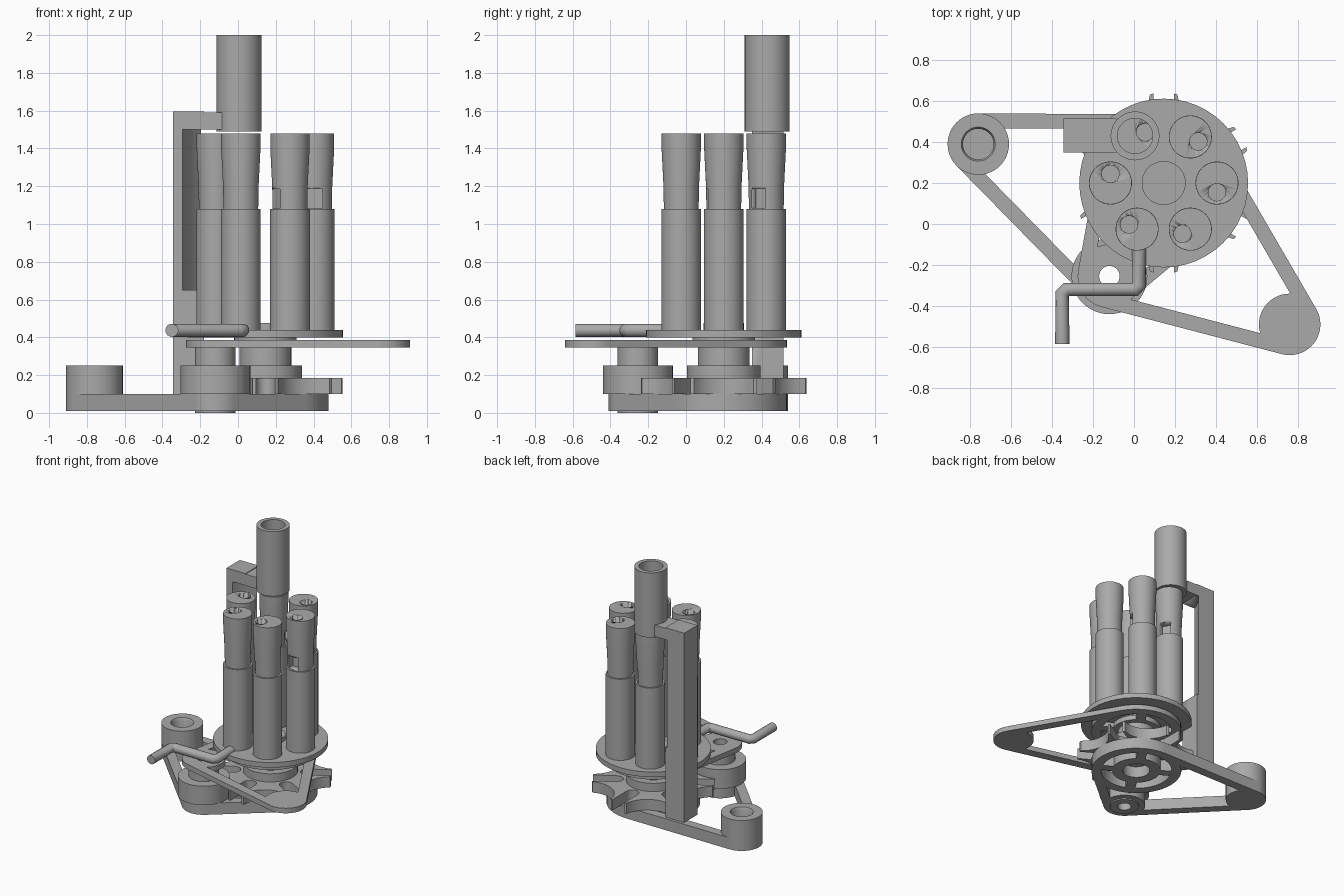
import bpy, bmesh
from math import sin, cos, pi, radians, sqrt, atan2
from mathutils import Vector

old = bpy.data.objects.get("Cube")
if old:
    bpy.data.objects.remove(old)

grey = bpy.data.materials.new("plain_grey")
grey.use_nodes = True
GREY = (0.4, 0.4, 0.4, 1)
grey.diffuse_color = GREY
grey.node_tree.nodes["Principled BSDF"].inputs["Base Color"].default_value = GREY

# Main axes in plan
AXIS = Vector((0.145, 0.2))         # carousel
CRANK = Vector((-0.12, -0.255))     # driver
BASE_END = Vector((-0.76, 0.39))
TOP_END = Vector((0.76, -0.49))


def polar(r, a, c=(0, 0)):
    return Vector((c[0] + r * cos(a), c[1] + r * sin(a)))


def prism(bm, pts, z0, z1):
    face = bm.faces.new([bm.verts.new((p[0], p[1], z0)) for p in pts])
    out = bmesh.ops.extrude_face_region(bm, geom=[face])["geom"]
    bmesh.ops.translate(bm, vec=(0, 0, z1 - z0),
                        verts=[v for v in out if isinstance(v, bmesh.types.BMVert)])


def lathe(bm, c, profile, n=48):
    """Revolve a closed (radius, z) profile about a vertical axis."""
    rings = [[bm.verts.new((*polar(r, 2 * pi * i / n, c), z)) for i in range(n)]
             for r, z in profile]
    for k, a in enumerate(rings):
        b = rings[(k + 1) % len(rings)]
        if profile[k][0] == profile[(k + 1) % len(rings)][0] == 0:
            continue
        for i in range(n):
            j = (i + 1) % n
            bm.faces.new((a[i], a[j], b[j], b[i]))
    bmesh.ops.remove_doubles(bm, verts=[v for r in rings for v in r], dist=1e-6)


def tube(bm, c, r, z0, z1, hole=0.0):
    lathe(bm, c, [(hole, z0), (r, z0), (r, z1), (hole, z1)])


def box(bm, x0, x1, y0, y1, z0, z1):
    prism(bm, [(x0, y0), (x1, y0), (x1, y1), (x0, y1)], z0, z1)


def finish(name, bm, cutter=None):
    bmesh.ops.recalc_face_normals(bm, faces=bm.faces)
    me = bpy.data.meshes.new(name)
    bm.to_mesh(me)
    bm.free()
    ob = bpy.data.objects.new(name, me)
    bpy.context.collection.objects.link(ob)
    me.materials.append(grey)
    bpy.ops.object.select_all(action='DESELECT')
    ob.select_set(True)
    bpy.context.view_layer.objects.active = ob
    bpy.ops.object.shade_smooth_by_angle(angle=radians(30))
    if cutter:
        mod = ob.modifiers.new("cut", 'BOOLEAN')
        mod.operation, mod.solver, mod.object = 'DIFFERENCE', 'EXACT', cutter
        bpy.ops.object.modifier_move_to_index(modifier="cut", index=0)
        cutter.hide_render = True
        cutter.hide_viewport = True
        cutter.display_type = 'WIRE'
    return ob


def frame(name, circles, z0, z1, w=0.072):
    """Open triangular plate: tangent bars, a spoked ring, two round ends."""
    bm = bmesh.new()
    for (c1, r1), (c2, r2) in zip(circles, circles[1:] + circles[:1]):
        d = c2 - c1
        u = d.normalized()
        k = (r1 - r2) / d.length
        m = u * k + Vector((u.y, -u.x)) * sqrt(1 - k * k)
        prism(bm, [c1 + m * r1, c2 + m * r2, c2 + m * (r2 - w), c1 + m * (r1 - w)], z0, z1)
    for c, r in circles:
        if c == AXIS:
            tube(bm, c, r, z0, z1, r - w)
            tube(bm, c, 0.18, z0, z1, 0.1)
            for i in range(4):
                a = radians(60 + 90 * i)
                s = polar(0.035, a + pi / 2)
                p, q = polar(0.16, a, c), polar(0.28, a, c)
                prism(bm, [p - s, q - s, q + s, p + s], z0, z1)
        else:
            tube(bm, c, r, z0, z1, 0.05 if c == CRANK else 0)
    return finish(name, bm)


# Base and upper support frames
frame("base_frame", [(AXIS, 0.335), (BASE_END, 0.15), (CRANK, 0.155)], 0.01, 0.1)
frame("upper_frame", [(AXIS, 0.335), (CRANK, 0.155), (TOP_END, 0.15)], 0.345, 0.385)

# Cup on the base end
bm = bmesh.new()
lathe(bm, BASE_END, [(0, 0.1), (0.15, 0.1), (0.15, 0.25), (0.083, 0.25),
                     (0.075, 0.235), (0.075, 0.11), (0, 0.11)])
finish("base_cup", bm)

# Driver wheel with its stepped hub
bm = bmesh.new()
lathe(bm, CRANK, [(0.05, 0), (0.108, 0), (0.108, 0.1), (0.185, 0.1), (0.185, 0.25),
                  (0.108, 0.25), (0.108, 0.345), (0.05, 0.345)])
finish("driver_wheel", bm)

# Six-slot indexing wheel: locking arcs alternate with radial slots
bm = bmesh.new()
outline = []
dist, arc_r, tip, slot, floor = 0.527, 0.198, 0.437, 0.05, 0.264
half = atan2(0.157, 0.119)
for i in range(6):
    a = i * pi / 3
    centre = polar(dist, a, AXIS)
    for k in range(13):
        outline.append(polar(arc_r, a + pi + half - 2 * half * k / 12, centre))
    s = a + pi / 6
    radial, side = polar(1, s), polar(1, s + pi / 2)
    outline.append(AXIS + radial * tip - side * slot)
    for k in range(9):
        outline.append(polar(slot, s - pi / 2 - pi * k / 8, AXIS + radial * floor))
    outline.append(AXIS + radial * tip + side * slot)
prism(bm, outline, 0.1, 0.185)
finish("indexing_wheel", bm)

# Stepped shaft carrying the carousel
bm = bmesh.new()
lathe(bm, AXIS, [(0, 0.18), (0.195, 0.18), (0.195, 0.25), (0.137, 0.25), (0.137, 0.385),
                 (0.165, 0.385), (0.165, 0.4), (0.412, 0.4), (0.412, 0.44),
                 (0.107, 0.44), (0.107, 0.475), (0, 0.475)])
finish("carousel", bm)

# Six whistles, each with a blow hole and a side window
for i in range(6):
    a = i * pi / 3
    c = polar(0.26, a, AXIS)
    d, n = polar(1, a - pi / 2), polar(1, a)
    bm = bmesh.new()
    p, q, s = c + d * 0.035, c + d * 0.15, n * 0.042
    prism(bm, [p - s, q - s, q + s, p + s], 1.085, 1.19)
    tube(bm, c + d * 0.045, 0.042, 1.15, 1.55)
    bm2 = bmesh.new()
    tube(bm2, c + d * 0.045, 0.042, 1.19 - 0.005, 1.55)
    bm.free()
    bm = bm2
    prism(bm, [p - s, q - s, q + s, p + s], 1.085, 1.184)
    cut = finish(f"whistle_cutter_{i + 1}", bm)
    bm = bmesh.new()
    lathe(bm, c, [(0, 0.44), (0.105, 0.44), (0.105, 1.08), (0.092, 1.08), (0.094, 1.2),
                  (0.104, 1.4), (0.104, 1.48), (0, 1.48)])
    finish(f"whistle_{i + 1}", bm, cut)

# Mouth tube above one whistle
bm = bmesh.new()
tube(bm, (0.005, 0.43), 0.119, 1.49, 2.0, 0.086)
finish("mouth_tube", bm)

# Upright post, hollowed to clear the carousel, with an arm to the tube
bm = bmesh.new()
tube(bm, AXIS, 0.465, 0.65, 1.5)
cut = finish("post_cutter", bm)
bm = bmesh.new()
box(bm, -0.345, -0.18, 0.35, 0.515, 0.1, 1.595)
finish("post", bm, cut)
bm = bmesh.new()
box(bm, -0.18, -0.085, 0.35, 0.515, 1.5, 1.59)
finish("tube_arm", bm)

# Bent crank handle
cu = bpy.data.curves.new("crank_handle", 'CURVE')
cu.dimensions = '3D'
cu.bevel_depth, cu.bevel_resolution, cu.use_fill_caps = 0.035, 5, True
path = [(0.025, -0.11), (0.025, -0.3), (0.005, -0.32), (-0.33, -0.32),
        (-0.35, -0.34), (-0.35, -0.585)]
sp = cu.splines.new('POLY')
sp.points.add(len(path) - 1)
for pt, (x, y) in zip(sp.points, path):
    pt.co = (x, y, 0.437, 1)
cu.materials.append(grey)
bpy.context.collection.objects.link(bpy.data.objects.new("crank_handle", cu))
